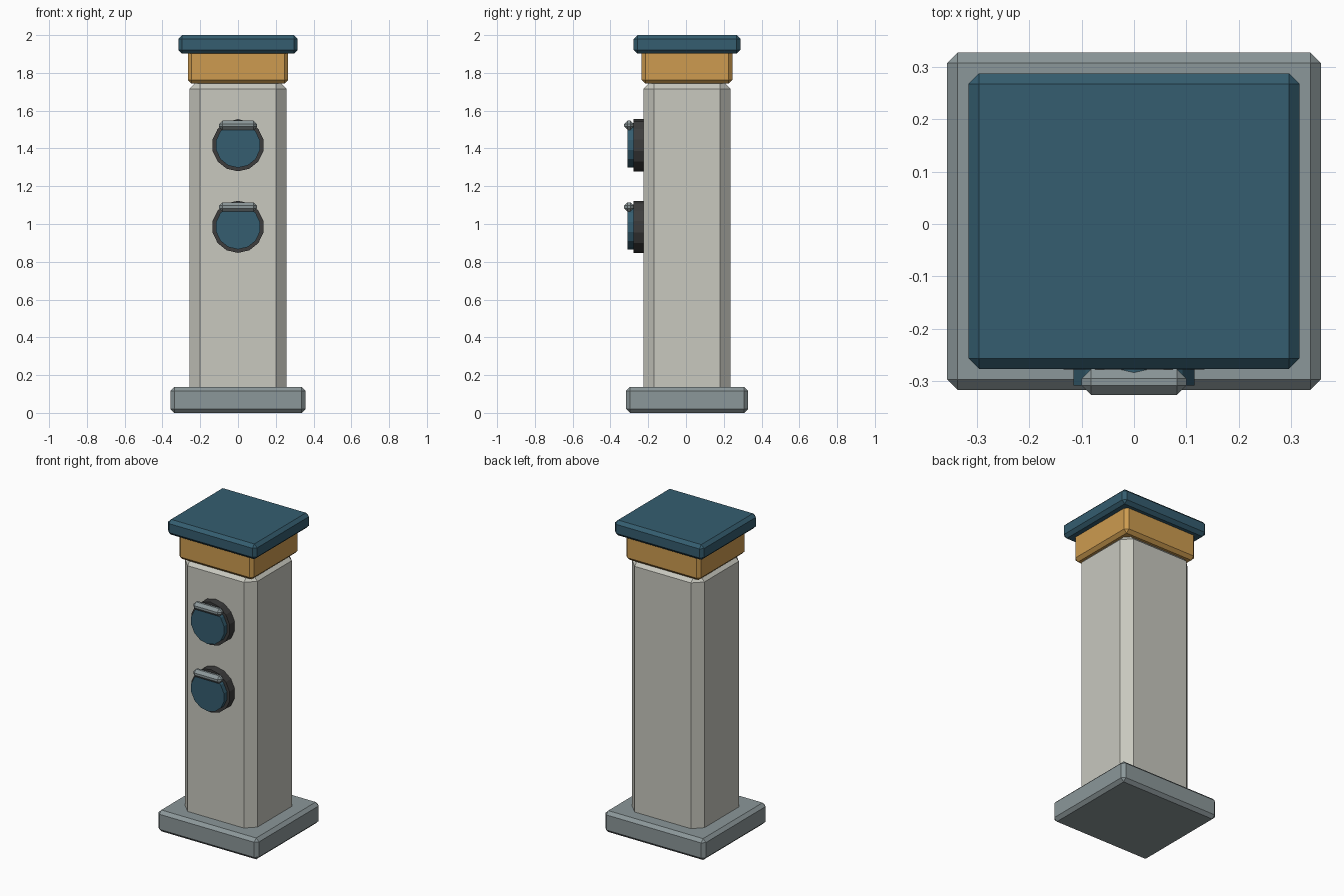
import bpy
import math

cube = bpy.data.objects.get("Cube")
if cube:
    bpy.data.objects.remove(cube, do_unlink=True)


def material(name, rgb):
    mat = bpy.data.materials.new(name)
    mat.use_nodes = True
    mat.diffuse_color = (*rgb, 1)
    mat.node_tree.nodes["Principled BSDF"].inputs["Base Color"].default_value = (*rgb, 1)
    return mat


stone = material("pale stone", (0.58, 0.58, 0.52))
grey = material("blue grey", (0.26, 0.31, 0.32))
blue = material("deep blue", (0.035, 0.11, 0.16))
amber = material("amber", (0.61, 0.33, 0.08))
dark = material("charcoal", (0.045, 0.045, 0.045))


def block(name, low, high, bevel, mat):
    """Chamfered box between two corners."""
    centre = [(a + b) / 2 for a, b in zip(low, high)]
    bpy.ops.mesh.primitive_cube_add(size=1, location=centre)
    obj = bpy.context.object
    obj.name = name
    obj.scale = [b - a for a, b in zip(low, high)]
    bpy.ops.object.transform_apply(location=False, rotation=False, scale=True)
    mod = obj.modifiers.new("Chamfer", "BEVEL")
    mod.width = bevel
    mod.segments = 1
    obj.data.materials.append(mat)


def disc(name, radius, front, back, z, mat):
    """Faceted disc facing the front."""
    bpy.ops.mesh.primitive_cylinder_add(
        vertices=14, radius=radius, depth=back - front,
        location=(0, (front + back) / 2, z), rotation=(math.pi / 2, 0, 0))
    obj = bpy.context.object
    obj.name = name
    obj.data.materials.append(mat)


# Pedestal from the ground up
block("base", (-0.357, -0.317, 0), (0.357, 0.328, 0.137), 0.02, grey)
block("post", (-0.257, -0.226, 0.06), (0.257, 0.236, 1.773), 0.057, stone)
block("collar", (-0.266, -0.235, 1.743), (0.266, 0.246, 1.93), 0.02, amber)
block("cap", (-0.316, -0.277, 1.902), (0.316, 0.288, 2), 0.02, blue)

# Two covered sockets on the front
for label, z in (("upper", 1.417), ("lower", 0.985)):
    disc(label + "_socket_ring", 0.138, -0.278, -0.2, z, dark)
    disc(label + "_socket_cover", 0.119, -0.309, -0.27, z, blue)
    block(label + "_socket_hinge", (-0.1, -0.327, z + 0.08),
          (0.1, -0.277, z + 0.13), 0.018, grey)
